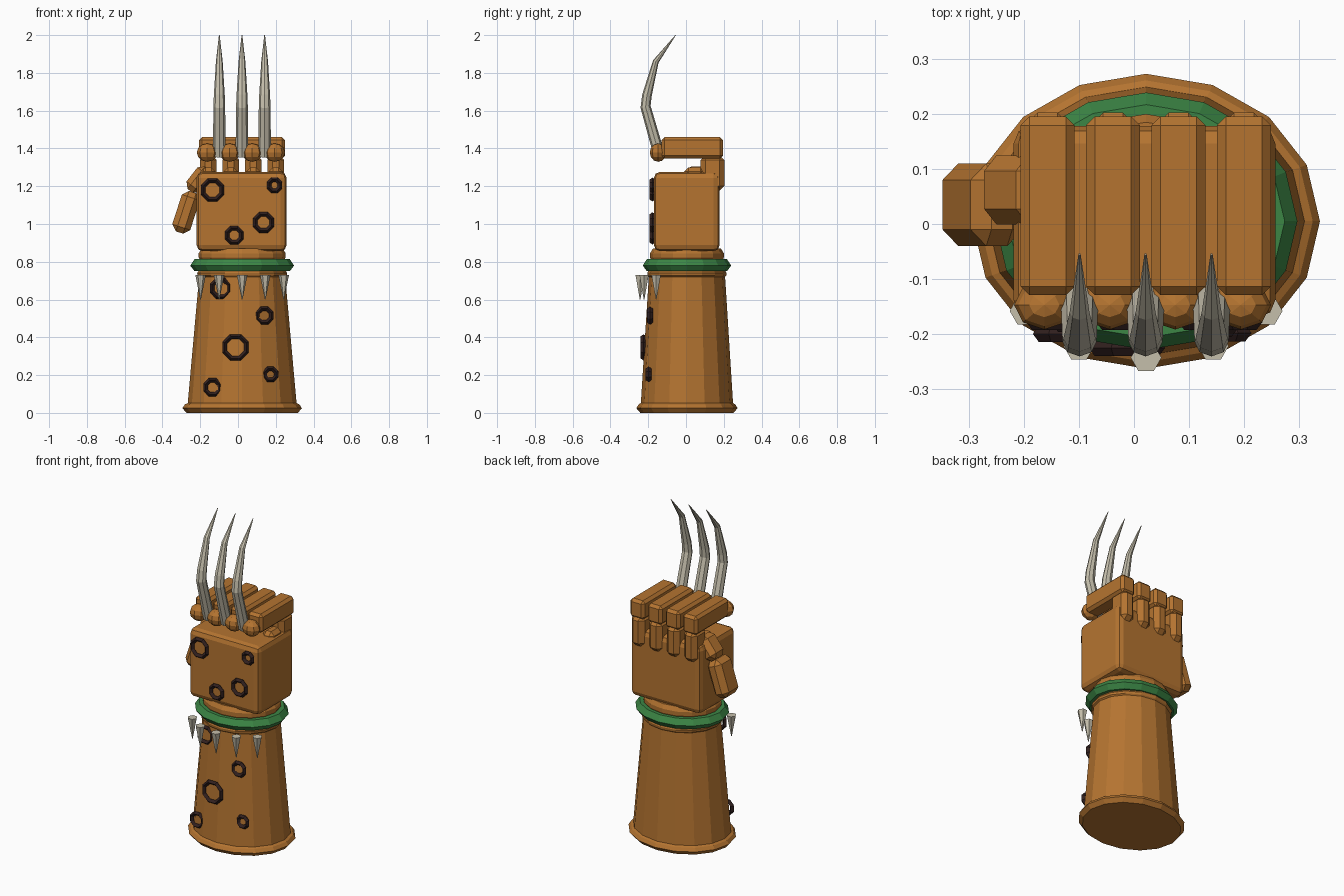
import bpy, bmesh, math
from mathutils import Vector, Matrix

if "Cube" in bpy.data.objects:
    bpy.data.objects.remove(bpy.data.objects["Cube"])

CX, CY = 0.022, 0.005   # arm axis


def mat(name, rgb):
    m = bpy.data.materials.new(name)
    m.diffuse_color = (*rgb, 1)
    m.use_nodes = True
    m.node_tree.nodes["Principled BSDF"].inputs["Base Color"].default_value = m.diffuse_color
    return m


LEATHER = mat("tan leather", (0.46, 0.175, 0.03))
GREEN = mat("green", (0.045, 0.24, 0.06))
DARK = mat("dark brown", (0.03, 0.014, 0.013))
BONE = mat("bone", (0.56, 0.52, 0.41))


def finish(bm, name, material):
    bmesh.ops.recalc_face_normals(bm, faces=bm.faces[:])
    me = bpy.data.meshes.new(name)
    bm.to_mesh(me)
    bm.free()
    me.materials.append(material)
    ob = bpy.data.objects.new(name, me)
    bpy.context.collection.objects.link(ob)
    return ob


def skin(name, rings, material, loop=False):
    """Bridge a list of point rings; cap the ends unless looped."""
    bm = bmesh.new()
    vs = [[bm.verts.new(p) for p in r] for r in rings]
    n = len(rings[0])
    pairs = list(zip(vs, vs[1:])) + ([(vs[-1], vs[0])] if loop else [])
    for a, b in pairs:
        for i in range(n):
            j = (i + 1) % n
            bm.faces.new((a[i], a[j], b[j], b[i]))
    if not loop:
        bm.faces.new(vs[0])
        bm.faces.new(vs[-1])
    return finish(bm, name, material)


def lathe(name, profile, material, loop=False, sides=16):
    """Elliptical lathe; profile rows are (x radius, y radius, z)."""
    ang = [2 * math.pi * i / sides for i in range(sides)]
    return skin(name, [[(CX + rx * math.cos(a), CY + ry * math.sin(a), z) for a in ang]
                       for rx, ry, z in profile], material, loop)


def block(name, center, size, bevel, rot=(0, 0, 0), segments=1):
    bm = bmesh.new()
    bmesh.ops.create_cube(bm, size=1)
    bmesh.ops.scale(bm, vec=size, verts=bm.verts)
    bmesh.ops.bevel(bm, geom=bm.edges[:], offset=bevel, segments=segments,
                    profile=0.5, affect='EDGES')
    ob = finish(bm, name, LEATHER)
    ob.location = center
    ob.rotation_euler = [math.radians(a) for a in rot]
    return ob


def stud_ring(name, x, y, z, r):
    """Flat octagonal ring facing the front."""
    rings = []
    for i in range(8):
        a = 2 * math.pi * (i + 0.5) / 8
        rings.append([(x + math.cos(a) * (r + dr), y + dy, z + math.sin(a) * (r + dr))
                      for dr, dy in ((0, 0), (-.012, -.015), (-.026, 0), (-.012, .015))])
    skin(name, rings, DARK, loop=True)


# Sleeve with bottom and top rims, continuing into the wrist
lathe("sleeve", [(.295, .247, .0), (.316, .268, .025), (.303, .256, .045), (.288, .244, .052),
                 (.228, .202, .72), (.236, .208, .727), (.238, .210, .74), (.232, .205, .75),
                 (.222, .190, .76), (.222, .190, .81), (.230, .195, .822), (.230, .195, .845),
                 (.215, .180, .87)], LEATHER)

# Green wristband
lathe("wristband", [(.225, .185, .750), (.252, .212, .750), (.275, .234, .780),
                    (.252, .212, .814), (.225, .185, .814)], GREEN, loop=True)

# Palm block
block("hand", (.019, .004, 1.066), (.476, .348, .42), .032, segments=2)

# Curled fingers
for i in range(4):
    x = -.157 + .119 * i
    block(f"finger_middle_{i}", (x, .033, 1.403), (.098, .325, .115), .016)
    block(f"finger_tip_{i}", (x, .140, 1.270), (.088, .125, .19), .026)
    block(f"finger_base_{i}", (x, .045, 1.25), (.075, .11, .10), .022)
    bm = bmesh.new()
    bmesh.ops.create_uvsphere(bm, u_segments=8, v_segments=6, radius=.054)
    bmesh.ops.scale(bm, vec=(1.02, .83, .9), verts=bm.verts)
    finish(bm, f"knuckle_{i}", LEATHER).location = (x - .006, -.147, 1.378)

# Thumb in two segments
block("thumb_base", (-.208, .062, 1.235), (.09, .125, .15), .028, rot=(0, 38, 0))
block("thumb_tip", (-.275, .035, 1.062), (.10, .15, .225), .03, rot=(0, 18, 0))

# Three curved claws: path rows are (y, z, half width)
PATH = [(-.140, 1.36, .034), (-.214, 1.62, .031), (-.207, 1.68, .029),
        (-.160, 1.86, .018), (-.055, 2.0, .002)]
for k in range(3):
    x = -.099 + .12 * k
    rings = []
    for i, (y, z, r) in enumerate(PATH):
        a, b = PATH[max(i - 1, 0)], PATH[min(i + 1, len(PATH) - 1)]
        t = Vector((0, b[0] - a[0], b[1] - a[1])).normalized()
        side = Vector((0, t.z, -t.y))
        if i == len(PATH) - 1:
            side = Vector((0, 1, 0))
        rings.append([Vector((x, y, z)) + Vector((r * math.cos(q), 0, 0))
                      + side * r * .88 * math.sin(q)
                      for q in [math.pi * j / 4 for j in range(8)]])
    skin(f"claw_{k}", rings, BONE)

# Hanging spikes around the front of the cuff
for k, (x, y) in enumerate([(-.198, -.158), (-.100, -.222), (.022, -.243),
                            (.144, -.222), (.242, -.158)]):
    bm = bmesh.new()
    bmesh.ops.create_cone(bm, cap_ends=True, segments=6, radius1=.002, radius2=.028, depth=.13,
                          matrix=Matrix.Rotation(math.pi / 6, 4, 'Z'))
    finish(bm, f"cuff_spike_{k}", BONE).location = (x, y, .665)

# Rings on the back of the hand
for k, (x, z, r) in enumerate([(-.135, 1.18, .066), (.193, 1.205, .044),
                               (.135, 1.008, .059), (-.02, .94, .053)]):
    stud_ring(f"hand_ring_{k}", x, -.178, z, r)

# Rings on the sleeve, seated on its elliptical surface
for k, (x, z, r) in enumerate([(-.093, .66, .061), (.14, .515, .052), (-.013, .347, .075),
                               (.172, .204, .045), (-.135, .135, .053)]):
    f = (z - .05) / .67
    rx, ry = .288 - .06 * f, .244 - .042 * f
    y = CY - ry * math.sqrt(1 - ((x - CX) / rx) ** 2) - .007
    stud_ring(f"sleeve_ring_{k}", x, y, z, r)
